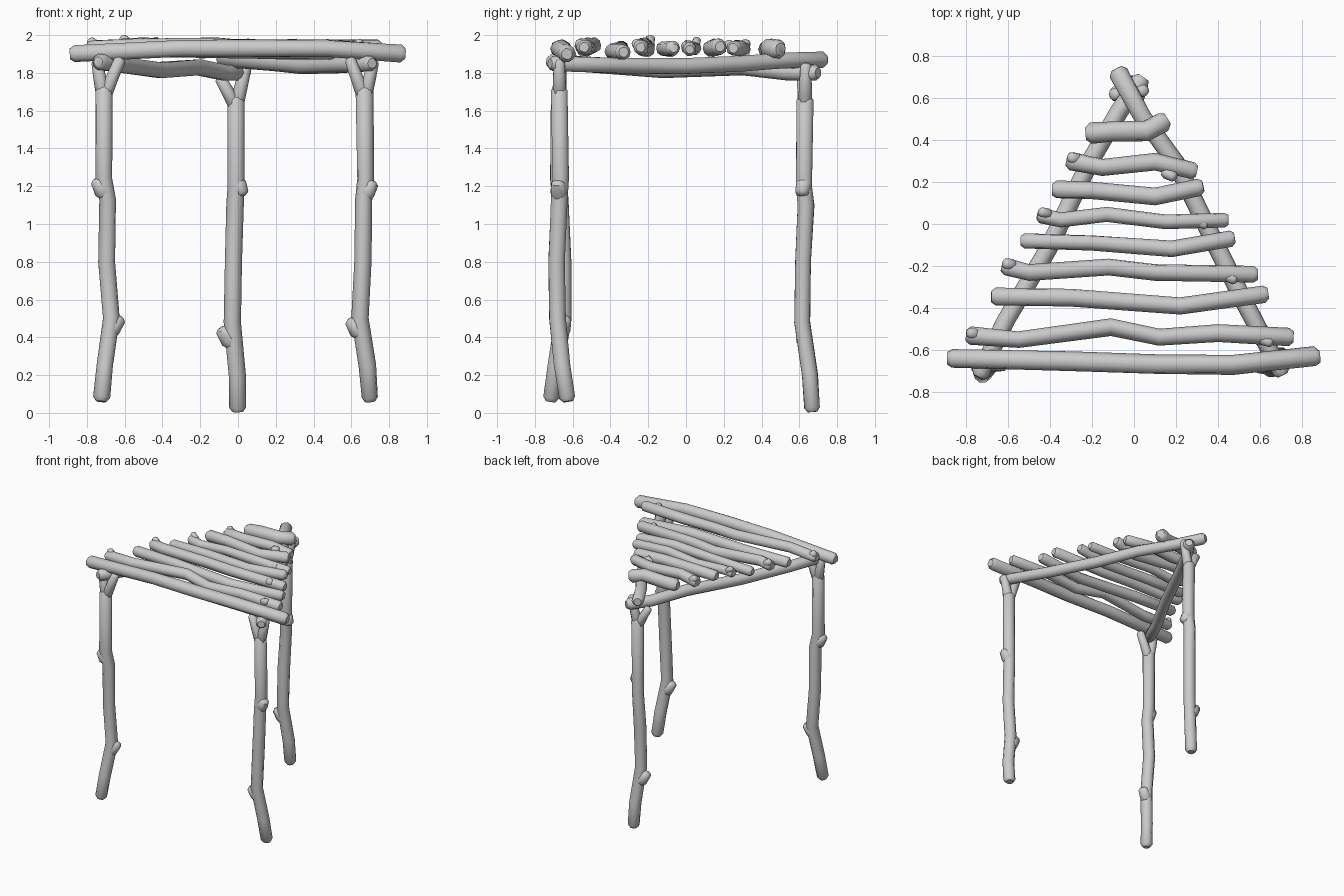
import bpy, bmesh, math, random
from mathutils import Vector

cube = bpy.data.objects.get("Cube")
if cube:
    bpy.data.objects.remove(cube, do_unlink=True)

random.seed(4)
SIDES = 10

wood = bpy.data.materials.new("pale grey wood")
wood.use_nodes = True
GREY = (0.6, 0.6, 0.6, 1)
wood.diffuse_color = GREY
wood.node_tree.nodes["Principled BSDF"].inputs["Base Color"].default_value = GREY


def add_branch(bm, points, start, end=None, rough=0.05):
    """Sweep an uneven round section along the points, with blunt chamfered tips."""
    end = end or start
    points = [Vector(p) for p in points]
    first = (points[1] - points[0]).normalized()
    last = (points[-1] - points[-2]).normalized()
    path = [points[0], points[0] + first * start * 0.5, *points[1:-1],
            points[-1] - last * end * 0.5, points[-1]]
    rings = []
    for i, centre in enumerate(path):
        before, after = path[max(i - 1, 0)], path[min(i + 1, len(path) - 1)]
        along = (after - before).normalized()
        guide = Vector((0, 1, 0)) if abs(along.z) > 0.7 else Vector((0, 0, 1))
        side = along.cross(guide).normalized()
        up = side.cross(along)
        tip = 0.62 if i in (0, len(path) - 1) else 1
        radius = (start + (end - start) * i / (len(path) - 1)) * tip
        ring = []
        for k in range(SIDES):
            a = math.tau * k / SIDES
            r = radius * random.uniform(1 - rough, 1 + rough)
            ring.append(bm.verts.new(centre + side * r * math.cos(a) + up * r * math.sin(a)))
        rings.append(ring)
    for low, high in zip(rings, rings[1:]):
        for k in range(SIDES):
            n = (k + 1) % SIDES
            bm.faces.new((low[k], low[n], high[n], high[k]))
    bm.faces.new(rings[0][::-1])
    bm.faces.new(rings[-1])


def finish(name, bm):
    bmesh.ops.recalc_face_normals(bm, faces=bm.faces[:])
    mesh = bpy.data.meshes.new(name)
    bm.to_mesh(mesh)
    bm.free()
    mesh.materials.append(wood)
    obj = bpy.data.objects.new(name, mesh)
    bpy.context.collection.objects.link(obj)
    bpy.context.view_layer.objects.active = obj
    obj.select_set(True)
    bpy.ops.object.shade_smooth_by_angle(angle=math.radians(50))
    obj.select_set(False)


def leg(name, trunk, knots, prongs):
    """A forked trunk with stubs of broken twigs."""
    bm = bmesh.new()
    add_branch(bm, trunk, 0.044, 0.046)
    for root, tip in knots:
        add_branch(bm, (root, tip), 0.055, 0.025)
    fork = Vector(trunk[-1]) - Vector((0, 0, 0.06))
    for tip in prongs:
        middle = fork.lerp(Vector(tip), 0.5)
        add_branch(bm, (fork, middle, tip), 0.042, 0.026)
    finish(name, bm)


# Legs
leg("front_right_leg",
    [(-0.725, -0.715, 0.06), (-0.705, -0.69, 0.25), (-0.67, -0.65, 0.5), (-0.695, -0.65, 0.8),
     (-0.69, -0.665, 1.13), (-0.71, -0.675, 1.24), (-0.71, -0.67, 1.73)],
    [((-0.68, -0.66, 0.42), (-0.62, -0.64, 0.51)), ((-0.7, -0.67, 1.15), (-0.755, -0.68, 1.24))],
    [(-0.75, -0.66, 1.87), (-0.62, -0.67, 1.88)])
leg("front_left_leg",
    [(0.7, -0.625, 0.06), (0.685, -0.655, 0.25), (0.645, -0.68, 0.5), (0.66, -0.685, 0.8),
     (0.665, -0.67, 1.13), (0.675, -0.665, 1.24), (0.67, -0.67, 1.73)],
    [((0.65, -0.67, 0.41), (0.59, -0.68, 0.5)), ((0.67, -0.67, 1.14), (0.715, -0.68, 1.23))],
    [(0.59, -0.67, 1.88), (0.72, -0.67, 1.87)])
leg("back_leg",
    [(0, 0.67, 0.005), (-0.005, 0.655, 0.2), (-0.03, 0.615, 0.48), (-0.025, 0.62, 0.8),
     (-0.015, 0.635, 1.1), (-0.01, 0.625, 1.2), (-0.01, 0.63, 1.68)],
    [((-0.03, 0.63, 0.36), (-0.095, 0.62, 0.45)), ((-0.01, 0.63, 1.23), (0.03, 0.61, 1.15))],
    [(-0.1, 0.615, 1.78), (0.045, 0.635, 1.85)])

# Side beams resting in the forks
beams = {
    "right_beam": [(-0.74, -0.73, 1.86), (-0.61, -0.46, 1.84), (-0.41, -0.12, 1.815),
                   (-0.21, 0.3, 1.83), (-0.07, 0.54, 1.8), (0.045, 0.7, 1.8)],
    "left_beam": [(0.71, -0.72, 1.85), (0.52, -0.36, 1.84), (0.35, -0.02, 1.835),
                  (0.2, 0.29, 1.85), (0.04, 0.51, 1.865), (-0.085, 0.74, 1.87)],
}
for name, path in beams.items():
    bm = bmesh.new()
    add_branch(bm, path, 0.042, 0.045)
    finish(name, bm)

# Slats, front to back: height, radius, then plan points
slats = [
    (1.925, 0.047, [(-0.89, -0.64), (-0.3, -0.655), (0.1, -0.67), (0.47, -0.67), (0.885, -0.63)]),
    (1.935, 0.041, [(-0.8, -0.53), (-0.55, -0.55), (-0.11, -0.49), (0.12, -0.54), (0.4, -0.52), (0.76, -0.54)]),
    (1.92, 0.042, [(-0.68, -0.345), (-0.3, -0.35), (0.22, -0.39), (0.64, -0.33)]),
    (1.935, 0.041, [(-0.63, -0.2), (-0.5, -0.23), (-0.12, -0.205), (0.1, -0.23), (0.59, -0.24)]),
    (1.925, 0.038, [(-0.54, -0.08), (-0.2, -0.09), (0.18, -0.12), (0.48, -0.065)]),
    (1.93, 0.036, [(-0.46, 0.045), (-0.35, 0.02), (-0.13, 0.045), (0.15, 0.01), (0.45, 0.02)]),
    (1.93, 0.043, [(-0.39, 0.165), (-0.2, 0.16), (0.1, 0.13), (0.33, 0.18)]),
    (1.925, 0.042, [(-0.32, 0.305), (-0.15, 0.27), (0.1, 0.295), (0.3, 0.25)]),
    (1.925, 0.05, [(-0.23, 0.43), (-0.1, 0.44), (0.06, 0.44), (0.16, 0.5)]),
]
for number, (height, radius, plan) in enumerate(slats, 1):
    bm = bmesh.new()
    path = []
    for i, (x, y) in enumerate(plan):
        lift = random.uniform(-0.01, 0.012)
        if number == 1:
            lift = -0.025 if i in (0, len(plan) - 1) else 0.005
        path.append((x, y, height + lift))
    add_branch(bm, path, radius, rough=0.08)
    # Twig stubs near the ends of every other slat
    if number % 2 == 0:
        x, y, z = path[0]
        add_branch(bm, ((x + 0.06, y, z), (x + 0.01, y + 0.015, z + 0.045)), radius * 0.8, radius * 0.5)
        x, y, z = path[-1]
        add_branch(bm, ((x - 0.16, y, z), (x - 0.1, y - 0.03, z + 0.025)), radius * 0.8, radius * 0.5)
    finish("slat_" + str(number), bm)
